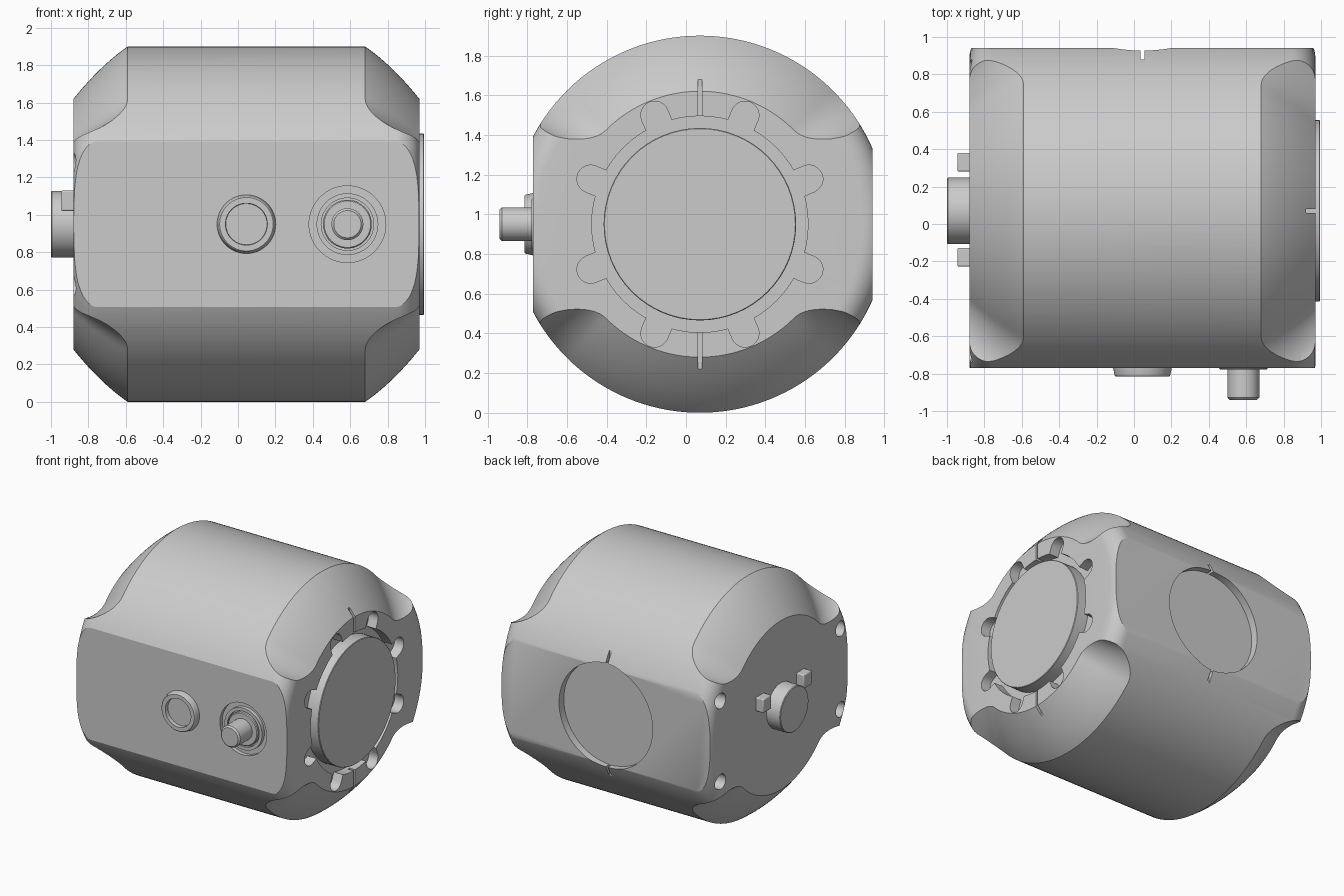
import bpy, bmesh
from math import sin, cos, pi, radians, sqrt
from mathutils import Vector, Matrix

if "Cube" in bpy.data.objects:
    bpy.data.objects.remove(bpy.data.objects["Cube"], do_unlink=True)

CX, CY, CZ = 0.045, 0.07, 0.95      # centre of the housing
R, HALF = 0.95, 0.925               # housing radius and half length
FRONT, BACK = -0.77, 0.94           # flat faces
RIGHT, LEFT = CX - HALF, CX + HALF  # end faces

metal = bpy.data.materials.new("light_grey")
metal.use_nodes = True
metal.diffuse_color = (0.6, 0.6, 0.6, 1)
metal.node_tree.nodes["Principled BSDF"].inputs["Base Color"].default_value = (0.6, 0.6, 0.6, 1)


def finish(name, bm):
    bmesh.ops.remove_doubles(bm, verts=bm.verts, dist=1e-5)
    bmesh.ops.recalc_face_normals(bm, faces=bm.faces)
    mesh = bpy.data.meshes.new(name)
    bm.to_mesh(mesh)
    bm.free()
    mesh.materials.append(metal)
    ob = bpy.data.objects.new(name, mesh)
    bpy.context.collection.objects.link(ob)
    return ob


def skin(name, loops, closed=False):
    """Join equal point loops into a solid."""
    bm = bmesh.new()
    rows = [[bm.verts.new(p) for p in loop] for loop in loops]
    n = len(rows[0])
    pairs = list(zip(rows, rows[1:])) + ([(rows[-1], rows[0])] if closed else [])
    for a, b in pairs:
        for i in range(n):
            bm.faces.new((a[i], a[(i + 1) % n], b[(i + 1) % n], b[i]))
    if not closed:
        bm.faces.new(rows[0])
        bm.faces.new(rows[-1])
    return finish(name, bm)


def place(axis, along, u, z):
    return Vector((along, u, z)) if axis == "x" else Vector((u, along, z))


def lathe(name, axis, u, z, profile, steps=64, closed=False):
    """Turn (along, radius) pairs around an x or y axis."""
    return skin(name, [[place(axis, a, u + r * cos(2 * pi * i / steps), z + r * sin(2 * pi * i / steps))
                        for i in range(steps)] for a, r in profile], closed)


def rod(name, axis, u, z, r, a, b, bevel=0.0):
    profile = [(a, r), (b, r)]
    if bevel:
        d = bevel if b > a else -bevel
        profile = [(a, r), (b - d, r), (b, r - bevel)]
    return lathe(name, axis, u, z, profile)


def box(name, x0, x1, y0, y1, z0, z1):
    return skin(name, [[(x, y0, z0), (x, y1, z0), (x, y1, z1), (x, y0, z1)] for x in (x0, x1)])


def cut(ob, cutter, operation="DIFFERENCE"):
    mod = ob.modifiers.new("cut", "BOOLEAN")
    mod.operation, mod.solver, mod.object = operation, "EXACT", cutter
    bpy.context.view_layer.objects.active = ob
    bpy.ops.object.modifier_apply(modifier=mod.name)
    bpy.data.objects.remove(cutter, do_unlink=True)


def scoop(sx, sz):
    """Curved end chamfer that sweeps up into a rounded wall at both sides."""
    loops = []
    for i in range(81):
        e = 29.8 + (150.2 - 29.8) * i / 80
        t = min(1, max(0, (45 - min(e, 180 - e)) / 15))
        g = 0.3 * (1 - sqrt(1 - t * t))
        section = []
        for j in range(17):
            u = -0.3 + 1.5 * j / 16
            section.append((0.635 + 0.29 * u, R - 0.28 * u + 0.08 * u * (1 - u) + g))
        section += [(section[-1][0], 1.6), (section[0][0], 1.6)]
        a = radians(e)
        loops.append([(CX + sx * d, CY + r * cos(a), CZ + sz * r * sin(a)) for d, r in section])
    return skin("scoop_cutter", loops)


# Housing: turned drum with rounded rims
F = 0.13
rim = [(HALF - F + F * sin(a), R - F + F * cos(a)) for a in [radians(9 * k) for k in range(11)]]
profile = [(CX - d, r) for d, r in reversed(rim)] + [(CX + d, r) for d, r in rim]
housing = lathe("housing", "x", CY, CZ, profile, 160)
cut(housing, box("flat_cutter", -2, 2, FRONT, BACK, -1, 3), "INTERSECT")
for sx in (-1, 1):
    for sz in (-1, 1):
        cut(housing, scoop(sx, sz))

# Left end: round recess with eight rounded slots and two slits
FLOOR = LEFT - 0.08
cut(housing, rod("recess_cutter", "x", CY, CZ, 0.545, FLOOR, 1.2))
for k in range(8):
    turn = Matrix.Rotation(radians(22.5 + 45 * k), 3, "X")
    outline = [(0.4, -0.07)] + [(0.595 + 0.07 * cos(a), 0.07 * sin(a))
                                for a in [radians(-90 + 15 * i) for i in range(13)]] + [(0.4, 0.07)]
    cut(housing, skin("slot_cutter", [[turn @ Vector((x, y, z)) + Vector((0, CY, CZ)) for y, z in outline]
                                      for x in (FLOOR, 1.2)]))
for s in (-1, 1):
    za, zb = sorted((CZ + s * 0.5, CZ + s * 0.75))
    cut(housing, box("end_slit_cutter", LEFT - 0.05, 1.2, CY - 0.01, CY + 0.01, za, zb))
    za, zb = sorted((CZ + s * 0.38, CZ + s * 0.52))
    cut(housing, box("back_slit_cutter", CX - 0.01, CX + 0.01, BACK - 0.06, 1.2, za, zb))

# Back: shallow round window
cut(housing, rod("window_cutter", "y", CX, CZ, 0.41, BACK - 0.06, 1.2))

# Right end: four mounting holes
for y in (CY - 0.75, CY + 0.75):
    for z in (CZ - 0.32, CZ + 0.32):
        cut(housing, rod("hole_cutter", "x", y, z, 0.06, -1.2, RIGHT + 0.15))

# Front: round seat for the connector
PX = 0.585
cut(housing, rod("seat_cutter", "y", PX, CZ, 0.205, -1.2, FRONT + 0.03))

parts = [
    housing,
    rod("end_disc", "x", CY, CZ, 0.485, FLOOR - 0.01, 0.995, 0.004),
    rod("drive_shaft", "x", CY, CZ, 0.178, RIGHT + 0.02, -1.0, 0.005),
    # Front button: tapered ring around a sunken face
    lathe("button_ring", "y", CX, CZ, [(FRONT + 0.02, 0.157), (FRONT, 0.157), (-0.81, 0.148), (-0.815, 0.143),
                                       (-0.815, 0.112), (FRONT + 0.02, 0.108)], closed=True),
    rod("button_face", "y", CX, CZ, 0.11, FRONT + 0.02, FRONT - 0.015),
    # Front connector: washer, collar and pin
    lathe("connector_washer", "y", PX, CZ, [(FRONT + 0.04, 0.165), (FRONT, 0.165),
                                            (FRONT, 0.14), (FRONT + 0.04, 0.14)], closed=True),
    rod("connector_collar", "y", PX, CZ, 0.13, FRONT + 0.04, FRONT - 0.008, 0.006),
    rod("connector_pin", "y", PX, CZ, 0.085, FRONT + 0.04, -0.94, 0.012),
]

# Drive keys beside the shaft
for name, y in (("back_key", 0.33), ("front_key", -0.178)):
    key = box(name, -0.945, RIGHT + 0.02, y - 0.05, y + 0.05, 1.02, 1.13)
    bevel = key.modifiers.new("bevel", "BEVEL")
    bevel.width, bevel.segments = 0.008, 2
    parts.append(key)

bpy.ops.object.select_all(action="DESELECT")
for ob in parts:
    ob.select_set(True)
bpy.context.view_layer.objects.active = housing
bpy.ops.object.shade_smooth_by_angle(angle=radians(25))
